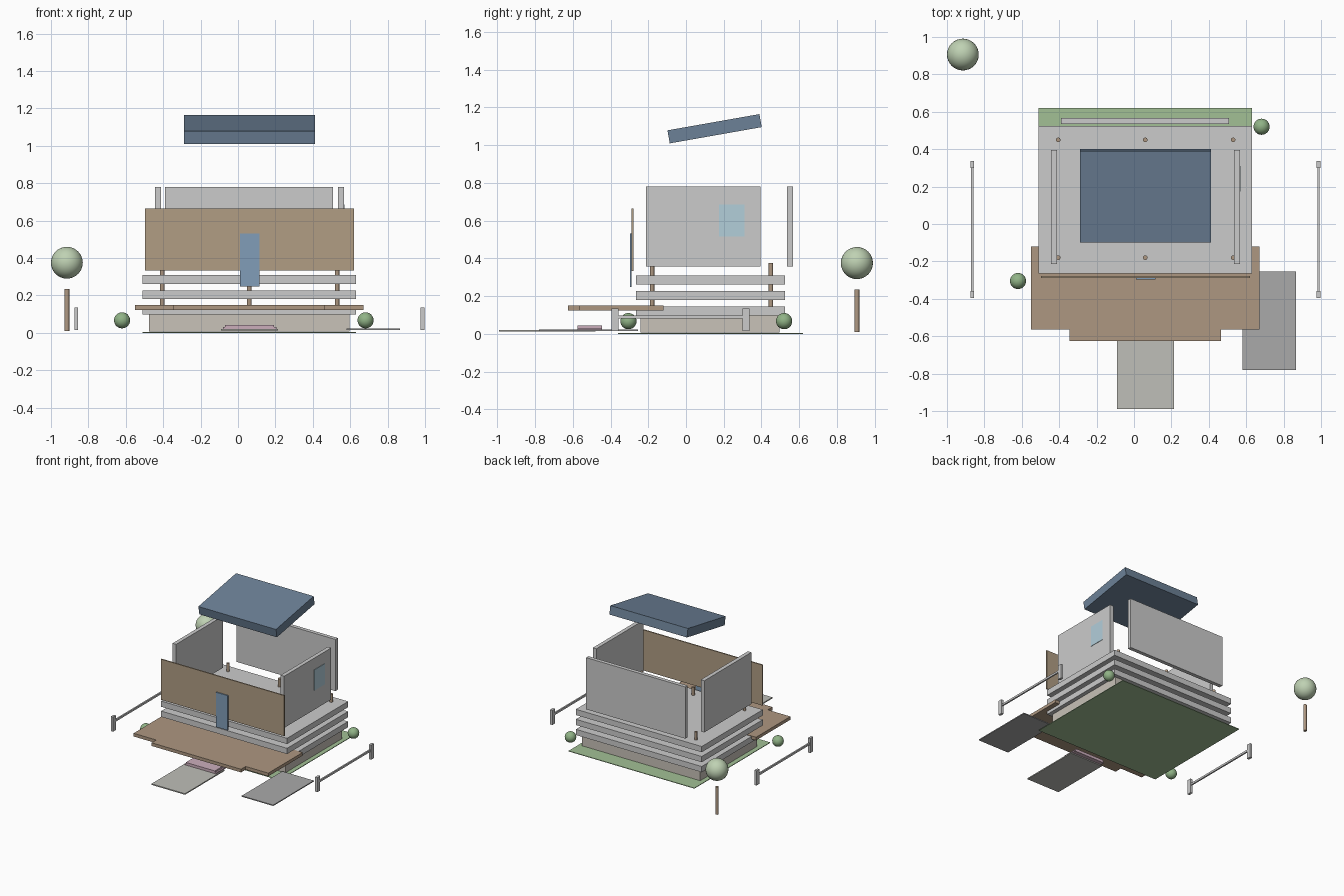
import bpy
from math import radians

if "Cube" in bpy.data.objects:
    bpy.data.objects.remove(bpy.data.objects["Cube"])


def material(name, rgb):
    m = bpy.data.materials.new(name)
    m.diffuse_color = (*rgb, 1)
    m.use_nodes = True
    m.node_tree.nodes["Principled BSDF"].inputs["Base Color"].default_value = m.diffuse_color
    return m


WOOD = material("wood", (0.42, 0.31, 0.22))
PANEL = material("panel_wood", (0.44, 0.34, 0.23))
BLUE = material("slate_blue", (0.15, 0.22, 0.31))
DOOR = material("door_blue", (0.22, 0.34, 0.48))
GLASS = material("glass", (0.45, 0.62, 0.70))
GRASS = material("grass", (0.36, 0.53, 0.30))
LEAF = material("leaf", (0.28, 0.45, 0.24))
PALE_LEAF = material("pale_leaf", (0.52, 0.64, 0.45))
STONE = material("stone", (0.58, 0.54, 0.48))
PAVING = material("paving", (0.52, 0.52, 0.48))
ASPHALT = material("asphalt", (0.40, 0.40, 0.40))
PINK = material("pink_step", (0.60, 0.42, 0.50))


def finish(name, mat):
    ob = bpy.context.object
    ob.name = name
    if mat:
        ob.data.materials.append(mat)
    return ob


def box(name, x, y, z, mat=None):
    """Box from (min, max) ranges on each axis."""
    bpy.ops.mesh.primitive_cube_add(size=1, location=[sum(r) / 2 for r in (x, y, z)])
    ob = finish(name, mat)
    for v in ob.data.vertices:
        for i, r in enumerate((x, y, z)):
            v.co[i] *= r[1] - r[0]
    return ob


def pole(name, x, y, z0, z1, r, mat):
    bpy.ops.mesh.primitive_cylinder_add(vertices=16, radius=r, depth=z1 - z0,
                                        location=(x, y, (z0 + z1) / 2))
    return finish(name, mat)


def ball(name, loc, r, mat):
    bpy.ops.mesh.primitive_uv_sphere_add(segments=32, ring_count=16, radius=r, location=loc)
    ob = finish(name, mat)
    bpy.ops.object.shade_smooth()
    return ob


# Ground, foundation and stacked floor slabs
box("lawn", (-0.51, 0.63), (-0.36, 0.62), (0, 0.005), GRASS)
box("foundation", (-0.475, 0.597), (-0.24, 0.495), (0.008, 0.1), STONE)
for i, z in enumerate((0.098, 0.18, 0.262)):
    box(f"floor_slab_{i + 1}", (-0.51, 0.63), (-0.265, 0.525), (z, z + 0.047))

# Columns through the slabs
for x in (-0.405, 0.06, 0.53):
    for y in (-0.18, 0.45):
        pole("column", x, y, 0.145, 0.375, 0.012, WOOD)

# Front deck as one stepped outline
deck = [(-0.55, -0.12), (-0.55, -0.565), (-0.345, -0.565), (-0.345, -0.625),
        (0.465, -0.625), (0.465, -0.565), (0.67, -0.565), (0.67, -0.12)]
n = len(deck)
mesh = bpy.data.meshes.new("deck")
mesh.from_pydata([(x, y, z) for z in (0.123, 0.149) for x, y in deck], [],
                 [tuple(range(n - 1, -1, -1)), tuple(range(n, 2 * n))]
                 + [(i, (i + 1) % n, (i + 1) % n + n, i + n) for i in range(n)])
mesh.materials.append(WOOD)
bpy.context.collection.objects.link(bpy.data.objects.new("deck", mesh))

# Path, driveway and entrance steps
box("path", (-0.09, 0.213), (-0.99, -0.48), (0.012, 0.021), PAVING)
box("driveway", (0.58, 0.865), (-0.78, -0.255), (0.014, 0.022), ASPHALT)
box("lower_step", (-0.08, 0.205), (-0.575, -0.445), (0.02, 0.03), PINK)
box("upper_step", (-0.07, 0.193), (-0.575, -0.445), (0.03, 0.043), PINK)

# Exploded walls, front panel, door and window
WALL_Z = (0.357, 0.78)
box("back_wall", (-0.39, 0.508), (0.535, 0.566), WALL_Z)
box("left_wall", (-0.443, -0.411), (-0.213, 0.396), WALL_Z)
box("right_wall", (0.535, 0.567), (-0.213, 0.396), WALL_Z)
box("window", (0.56, 0.57), (0.175, 0.31), (0.515, 0.685), GLASS)
box("front_panel", (-0.497, 0.62), (-0.289, -0.279), (0.333, 0.665), PANEL)
box("door", (0.01, 0.115), (-0.297, -0.289), (0.248, 0.532), DOOR)

# Raised tilted roof
roof = box("roof", (-0.29, 0.413), (-0.096, 0.399), (1.052, 1.122), BLUE)
roof.rotation_euler.x = radians(10)

# Side fences
for side, x in (("left", -0.865), ("right", 0.986)):
    for y in (-0.377, 0.318):
        box(f"{side}_fence_post", (x - 0.01, x + 0.01), (y - 0.018, y + 0.018), (0.015, 0.135))
    box(f"{side}_fence_rail", (x - 0.006, x + 0.006), (-0.377, 0.318), (0.081, 0.097))

# Tree and bushes
pole("tree_trunk", -0.915, 0.906, 0.01, 0.235, 0.013, WOOD)
ball("tree_crown", (-0.915, 0.906, 0.375), 0.085, PALE_LEAF)
for x, y in ((-0.62, -0.305), (0.682, 0.52)):
    ball("bush", (x, y, 0.067), 0.043, LEAF)
